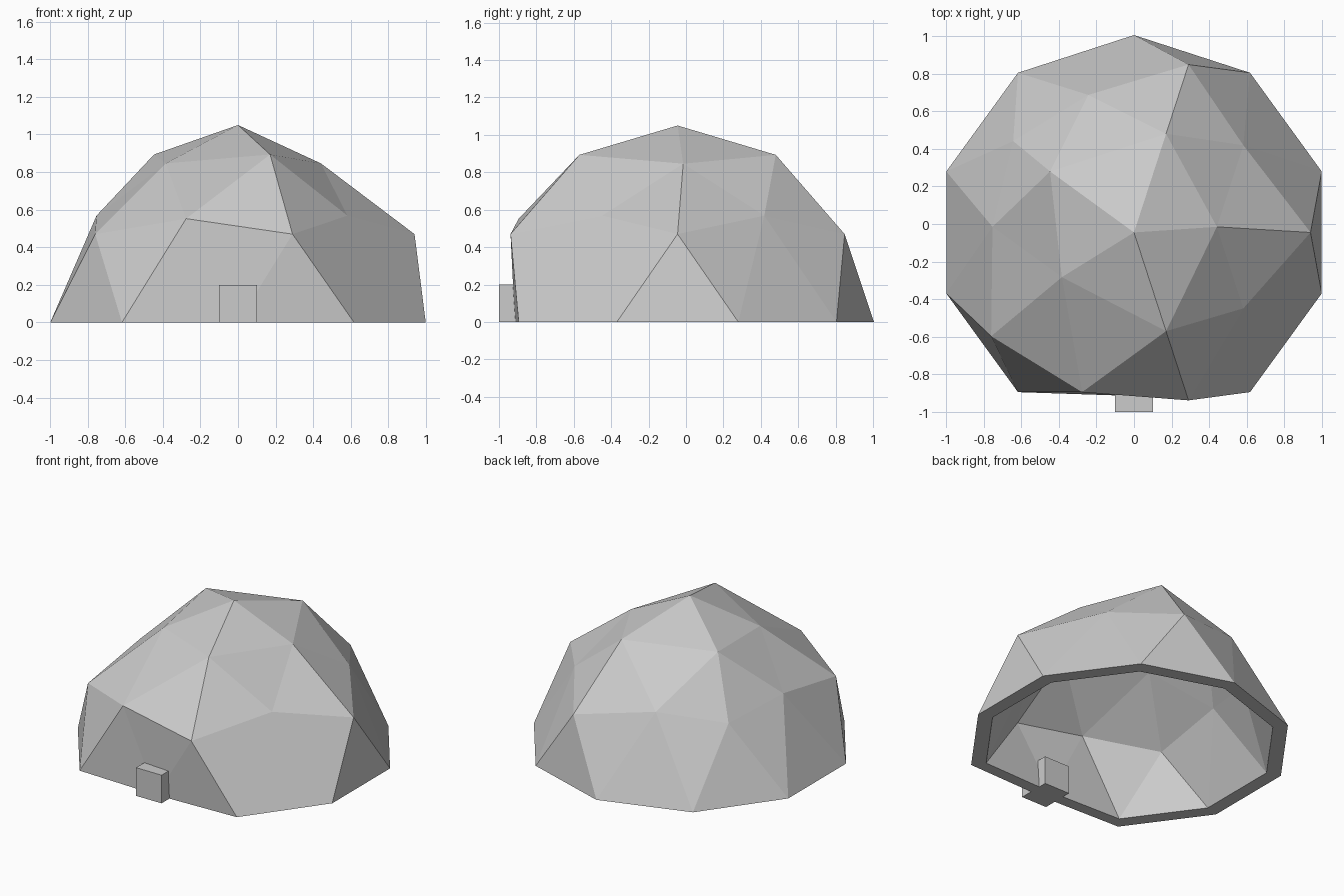
import bpy, bmesh, math

if "Cube" in bpy.data.objects:
    bpy.data.objects.remove(bpy.data.objects["Cube"])

R = 1.05          # dome radius
CY = -0.045       # dome centre in y

# Dome shell: upper half of a low-poly icosphere
bm = bmesh.new()
bmesh.ops.create_icosphere(bm, subdivisions=2, radius=R)
bmesh.ops.delete(bm, geom=[v for v in bm.verts if v.co.z < -0.01], context='VERTS')


def find(angle, z):
    a, r = math.radians(angle), math.sqrt(R * R - z * z)
    x, y = r * math.cos(a), r * math.sin(a)
    return min(bm.verts, key=lambda v: (v.co.x - x) ** 2 + (v.co.y - y) ** 2 + (v.co.z - z) ** 2)


# Sunken corners of the faceted shell
front = find(-90, 0)
dents = [find(a, z) for a, z in [(0, 0.893), (-144, 0.893), (144, 0.47), (-36, 0.552),
                                 (36, 0.552), (108, 0.552), (180, 0.552)]]
for v in dents:
    v.co = (v.co.x * 0.826 - 0.015, v.co.y * 0.826 + 0.03, v.co.z * 0.815 + 0.118)

# Foremost ground corner pushed back into a nearly flat front wall
front.co = (0, -0.915 - CY, 0)

# Wall thickness: inner lining and flat base rim
outer_faces = list(bm.faces)
rim_edges = [e for e in bm.edges if e.is_boundary]
inner = {v: bm.verts.new(v.co * 0.905) for v in list(bm.verts)}
for e in rim_edges:
    a, b = e.verts
    f = bm.faces.new((a, b, inner[b], inner[a]))
    f.normal_update()
    if f.normal.z > 0:
        f.normal_flip()
for f in outer_faces:
    bm.faces.new([inner[v] for v in reversed(f.verts)])

mesh = bpy.data.meshes.new("dome_shell")
bm.to_mesh(mesh)
bm.free()
dome = bpy.data.objects.new("dome_shell", mesh)
dome.location.y = CY
bpy.context.collection.objects.link(dome)

# Entrance block
bpy.ops.mesh.primitive_cube_add(size=1, location=(0, -0.885, 0.1))
block = bpy.context.object
block.name = "entrance_block"
block.scale = (0.2, 0.23, 0.2)
